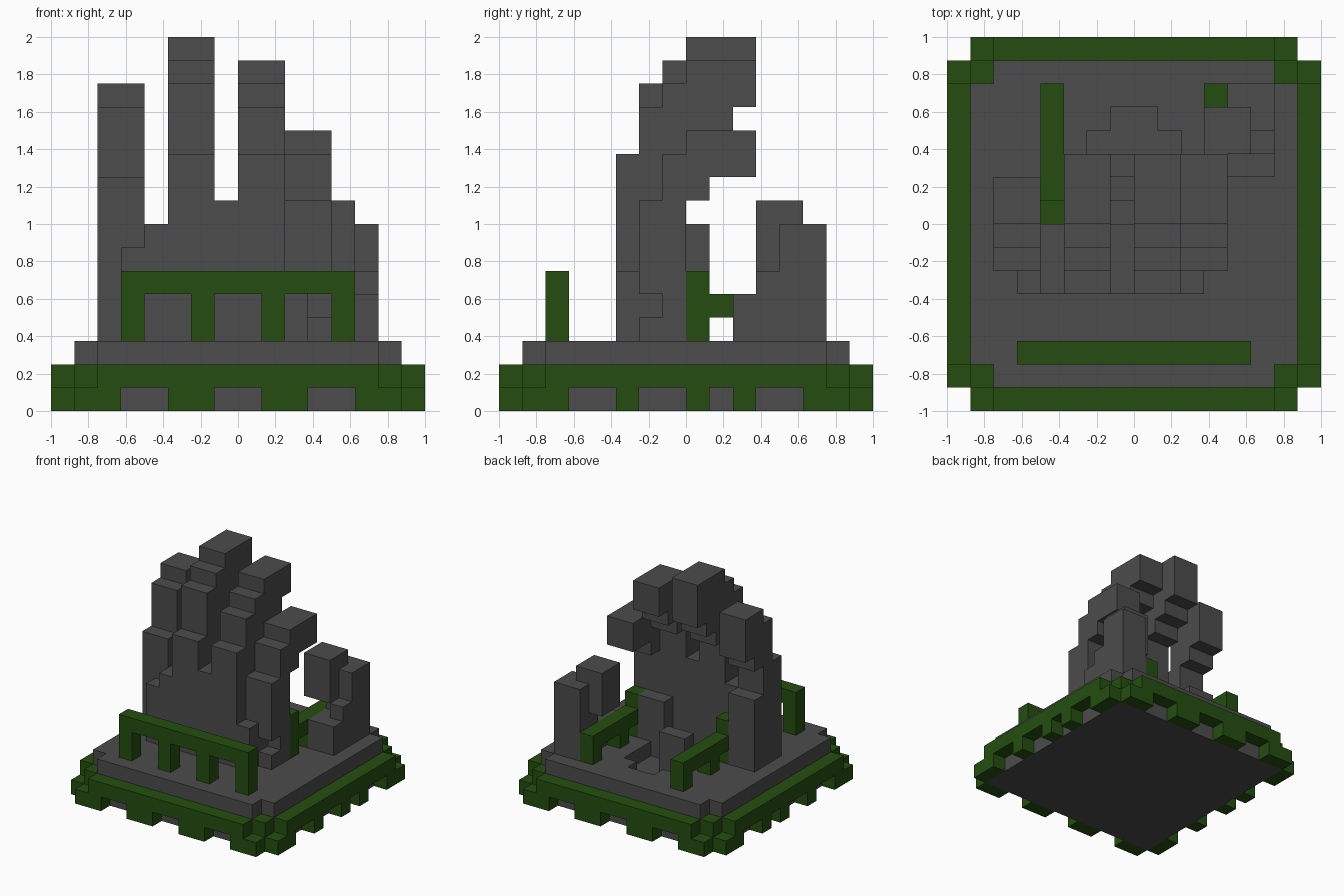
import bpy
import bmesh
from mathutils import Vector

U = 0.125  # edge of one block

if "Cube" in bpy.data.objects:
    bpy.data.objects.remove(bpy.data.objects["Cube"], do_unlink=True)


def material(name, color):
    m = bpy.data.materials.new(name)
    m.use_nodes = True
    m.diffuse_color = color
    bsdf = m.node_tree.nodes["Principled BSDF"]
    bsdf.inputs["Base Color"].default_value = color
    bsdf.inputs["Roughness"].default_value = 0.9
    return m


STONE = material("dark grey stone", (0.072, 0.072, 0.072, 1))
MOSS = material("deep green", (0.018, 0.076, 0.005, 1))


def cells(box):
    x0, x1, y0, y1, z0, z1 = box
    return {(x, y, z) for x in range(x0, x1) for y in range(y0, y1) for z in range(z0, z1)}


def blocks(name, mat, add, cut=()):
    """Skin the outside of a union of block boxes (x0, x1, y0, y1, z0, z1)."""
    solid = set().union(*[cells(b) for b in add])
    for b in cut:
        solid -= cells(b)
    bm = bmesh.new()
    for c in solid:
        for axis in range(3):
            for sign in (-1, 1):
                n = list(c)
                n[axis] += sign
                if tuple(n) in solid:
                    continue
                mid = Vector(c) + Vector((0.5, 0.5, 0.5))
                d, u = Vector(), Vector()
                d[axis] = sign * 0.5
                u[(axis + 1) % 3] = 0.5
                v = d.cross(u) * 2
                corners = (-u - v, u - v, u + v, v - u)
                bm.faces.new([bm.verts.new((mid + d + k) * U) for k in corners])
    bmesh.ops.remove_doubles(bm, verts=bm.verts, dist=0.001)
    bmesh.ops.dissolve_limit(bm, angle_limit=0.01, verts=bm.verts, edges=bm.edges)
    bmesh.ops.recalc_face_normals(bm, faces=bm.faces)
    mesh = bpy.data.meshes.new(name)
    bm.to_mesh(mesh)
    bm.free()
    mesh.materials.append(mat)
    obj = bpy.data.objects.new(name, mesh)
    bpy.context.collection.objects.link(obj)
    return obj


# Plinth with notched corners and a stepped hollow in the top
corners = [(x, x + 1, y, y + 1, 1, 3) for x in (-7, 6) for y in (-7, 6)]
hollow = [(-2, 2, 1, 4, 2, 3), (-1, 1, 4, 5, 2, 3)]
blocks("plinth", STONE, [(-7, 7, -7, 7, 0, 3)], corners + hollow)

# Green border: raised bands, hanging teeth and corner blocks
border = [(x, x + 1, y, y + 1, 1, 2) for x in (-7, 6) for y in (-7, 6)]
for s in (-8, 7):
    border += [(-6, 6, s, s + 1, 1, 2), (s, s + 1, -6, 6, 1, 2)]
    for a, b in ((-7, -5), (-3, -1), (1, 3), (5, 7)):
        border.append((a, b, s, s + 1, 0, 1))
    for a, b in ((-7, -5), (-3, -2), (0, 1), (2, 3), (5, 7)):
        border.append((s, s + 1, a, b, 0, 1))
blocks("border", MOSS, border)

# Front railing
blocks("front_railing", MOSS,
       [(-5, 5, -6, -5, 5, 6)] + [(x, x + 1, -6, -5, 3, 5) for x in (-5, -2, 1, 4)])

# Side railings with a taller end post
for name, x in (("right_railing", -4), ("left_railing", 3)):
    blocks(name, MOSS, [(x, x + 1, 1, 6, 4, 5), (x, x + 1, 0, 1, 3, 6),
                        (x, x + 1, 2, 3, 3, 4), (x, x + 1, 5, 6, 3, 4)])

# Palm
blocks("palm", STONE, [
    (-5, 3, -3, -1, 3, 6), (-5, -4, -3, -2, 6, 7), (-4, -3, -3, 0, 3, 8),
    (-3, 2, -3, 0, 3, 9), (1, 2, 0, 1, 3, 6)])


def finger(name, x, steps, tip, neck):
    """steps: (y start, y end, top height) columns; neck and tip: (y0, y1, z0, z1)."""
    parts = [(x, x + 2, a, b, 3, top) for a, b, top in steps]
    parts += [(x, x + 2) + neck, (x, x + 2) + tip]
    return parts


little = finger("little", -6, [(-2, 1, 8), (-2, 0, 10), (-1, 0, 13)], (0, 2, 11, 14), (-1, 1, 10, 11))
blocks("little_finger", STONE, little)

# Two long middle fingers share the same bend
for name, x, top in (("ring_finger", -3, 16), ("middle_finger", 0, 15)):
    blocks(name, STONE, finger(name, x, [(-3, -1, 9)], (0, 3, 13, top), (-1, 2, 12, 13)) + [
        (x, x + 2, -3, 0, 9, 11), (x, x + 2, -2, 0, 11, top - 2),
        (x, x + 2, -1, 1, 11, top - 1)])

index = finger("index", 2, [(-2, 0, 9), (-1, 0, 11), (-1, 1, 6)], (0, 3, 10, 12), (-1, 1, 9, 10))
blocks("index_finger", STONE, index, [(3, 4, -2, -1, 4, 5), (3, 4, 0, 1, 3, 6)])

# Thumb
blocks("thumb", STONE, [
    (4, 6, 2, 6, 3, 5), (5, 6, 3, 4, 5, 6), (4, 6, 4, 6, 5, 8), (3, 5, 3, 5, 6, 9)])

# Small pedestal behind the palm
blocks("pedestal", STONE, [(-2, 0, 2, 3, 2, 5)])
